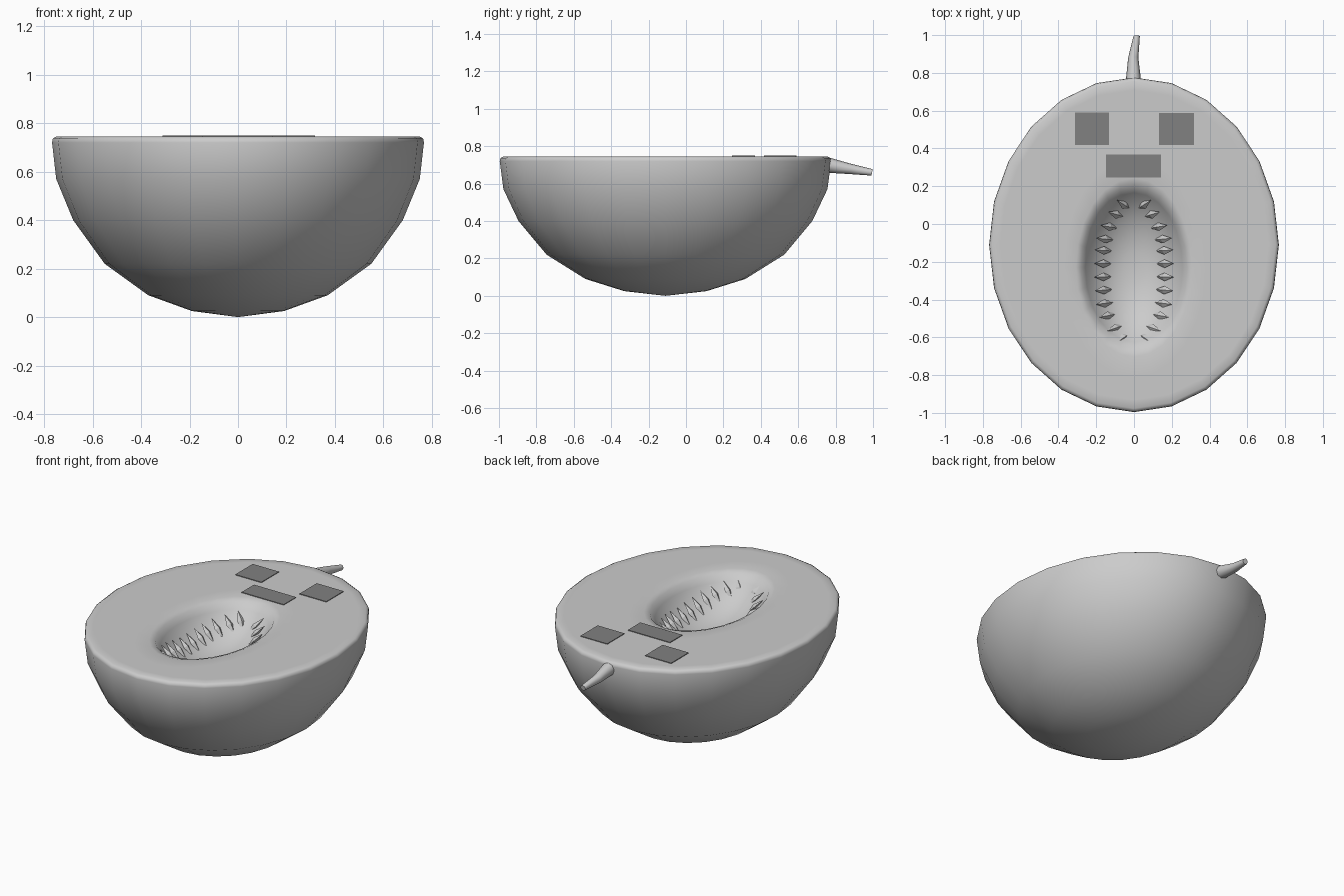
import bpy, bmesh, math
from mathutils import Vector, Matrix

cube = bpy.data.objects.get("Cube")
if cube:
    bpy.data.objects.remove(cube, do_unlink=True)


def material(name, value):
    m = bpy.data.materials.new(name)
    m.use_nodes = True
    color = (value, value, value, 1)
    m.diffuse_color = color
    m.node_tree.nodes["Principled BSDF"].inputs["Base Color"].default_value = color
    return m


light_grey = material("light_grey", 0.6)
dark_grey = material("dark_grey", 0.22)


def finish(bm, name, mat, smooth=False):
    bmesh.ops.recalc_face_normals(bm, faces=bm.faces)
    for f in bm.faces:
        f.smooth = smooth
    mesh = bpy.data.meshes.new(name)
    bm.to_mesh(mesh)
    bm.free()
    mesh.materials.append(mat)
    obj = bpy.data.objects.new(name, mesh)
    bpy.context.collection.objects.link(obj)
    return obj


def bridge(bm, a, b):
    n = len(a)
    for i in range(n):
        bm.faces.new((a[i], a[(i + 1) % n], b[(i + 1) % n], b[i]))


def fan(bm, ring, point):
    tip = bm.verts.new(point)
    for i in range(len(ring)):
        bm.faces.new((ring[i], ring[(i + 1) % len(ring)], tip))


# Melon half: outer rind, rim, cut face and hollow as one loft
SEG = 24
TOP = 0.745
BODY_Y, BODY_ASPECT = -0.11, 1.155
HOLE_X, HOLE_Y, HOLE_RX, HOLE_RY = 0.0, -0.23, 0.28, 0.43
rind = [(0.19, 0.025), (0.37, 0.09), (0.55, 0.22), (0.68, 0.40), (0.75, 0.57),
        (0.767, 0.72), (0.764, 0.736), (0.75, TOP), (0.71, TOP)]
hollow = [(1.35, 0), (1.1, 0), (1.0, 0.012), (0.92, 0.05), (0.8, 0.1),
          (0.62, 0.15), (0.4, 0.185), (0.2, 0.2)]
rings = [(r, r * BODY_ASPECT, BODY_Y, z) for r, z in rind]
rings += [(HOLE_RX * s, HOLE_RY * s, HOLE_Y, TOP - d) for s, d in hollow]

bm = bmesh.new()
loops = []
for rx, ry, cy, z in rings:
    angles = [math.tau * i / SEG for i in range(SEG)]
    loops.append([bm.verts.new((rx * math.cos(a), cy + ry * math.sin(a), z)) for a in angles])
for a, b in zip(loops, loops[1:]):
    bridge(bm, a, b)
fan(bm, loops[0], (0, BODY_Y, 0))
fan(bm, loops[-1], (0, HOLE_Y, TOP - 0.203))
finish(bm, "melon_half", light_grey, True)

# Stem: tapered bent tube
path = [(-0.004, 0.74, 0.703, 0.041), (-0.003, 0.78, 0.695, 0.038),
        (-0.004, 0.88, 0.678, 0.027), (0.014, 0.995, 0.660, 0.017)]
bm = bmesh.new()
loops = []
for x, y, z, r in path:
    angles = [math.tau * i / 8 for i in range(8)]
    loops.append([bm.verts.new((x + r * math.cos(a), y + 0.2 * r * math.sin(a),
                                z + r * math.sin(a))) for a in angles])
for a, b in zip(loops, loops[1:]):
    bridge(bm, a, b)
bm.faces.new(loops[0])
bm.faces.new(loops[-1])
stem = finish(bm, "stem", light_grey, True)
bpy.context.view_layer.objects.active = stem
stem.select_set(True)
bpy.ops.object.shade_smooth_by_angle(angle=math.radians(50))
stem.select_set(False)

# Seeds: stretched octahedra leaning outward along the hollow wall
seed_spots = [(0.05, 0.1), (0.092, 0.05), (0.13, -0.015), (0.152, -0.08),
              (0.16, -0.14), (0.162, -0.21), (0.162, -0.28), (0.16, -0.35),
              (0.155, -0.42), (0.137, -0.485), (0.095, -0.55), (0.052, -0.6)]
bm = bmesh.new()
for side in (1, -1):
    for sx, sy in seed_spots:
        x = side * sx
        r = math.hypot(x / HOLE_RX, (sy - HOLE_Y) / HOLE_RY)
        z = TOP - 0.27 + 0.22 * r
        out = Vector((x, (sy - HOLE_Y) * 0.1, 0)).normalized()
        lean = (out + Vector((0, 0, 1))).normalized()
        across = Vector((0, 0, 1)).cross(out)
        turn = Matrix((across, lean.cross(across), lean)).transposed().to_4x4()
        size = Matrix.Diagonal((0.022, 0.016, 0.068, 1))
        bmesh.ops.create_uvsphere(bm, u_segments=4, v_segments=2, radius=1,
                                  matrix=Matrix.Translation((x, sy, z)) @ turn @ size)
finish(bm, "seeds", light_grey)


# Face plates lying on the cut face
def plate(name, x, y, w, h):
    bm = bmesh.new()
    bmesh.ops.create_cube(bm, size=1, matrix=Matrix.Translation((x, y, TOP + 0.002))
                          @ Matrix.Diagonal((w, h, 0.004, 1)))
    finish(bm, name, dark_grey)


plate("left_eye", 0.225, 0.502, 0.185, 0.17)
plate("right_eye", -0.222, 0.505, 0.18, 0.172)
plate("mouth", -0.002, 0.307, 0.29, 0.122)
